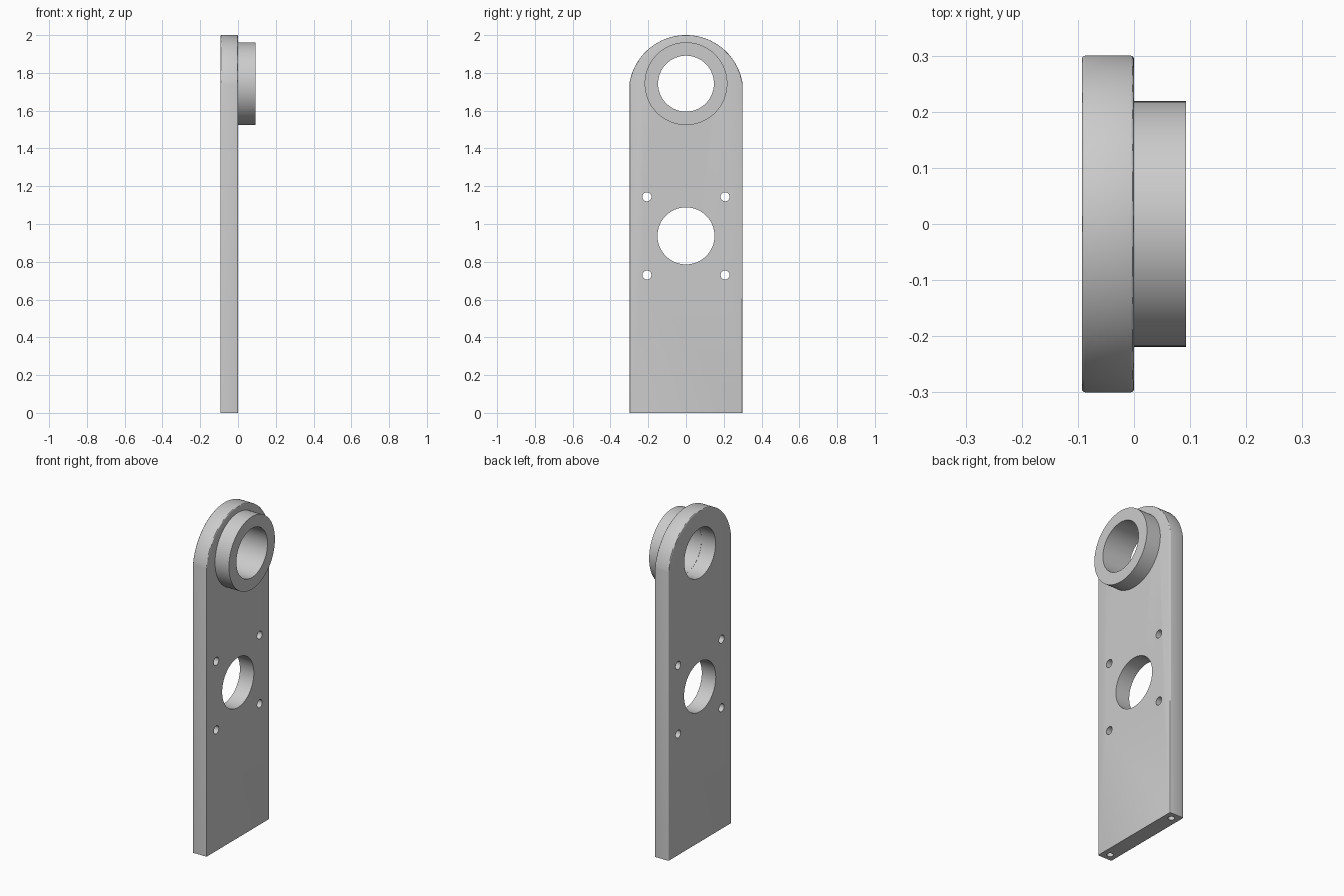
import bpy, bmesh, math
from mathutils import Matrix

old = bpy.data.objects.get("Cube")
if old:
    bpy.data.objects.remove(old, do_unlink=True)

THICK = 0.093       # plate thickness, and boss height
HALF = 0.30         # half the plate width
TOP = 2.0
SHOULDER = 1.74     # where the rounded top begins
BORE_Z = 1.743
HOLE_Z = 0.937
BOLT = 0.207        # half the bolt spacing

grey = bpy.data.materials.new("plain grey")
grey.use_nodes = True
colour = (0.6, 0.6, 0.6, 1)
grey.diffuse_color = colour
grey.node_tree.nodes["Principled BSDF"].inputs["Base Color"].default_value = colour


def make_object(name, bm):
    bmesh.ops.recalc_face_normals(bm, faces=bm.faces)
    mesh = bpy.data.meshes.new(name)
    bm.to_mesh(mesh)
    bm.free()
    mesh.materials.append(grey)
    obj = bpy.data.objects.new(name, mesh)
    bpy.context.collection.objects.link(obj)
    return obj


def cylinder(name, radius, depth, centre, along="X", sides=96):
    bm = bmesh.new()
    turn = Matrix.Rotation(math.pi / 2, 4, "Y") if along == "X" else Matrix()
    bmesh.ops.create_cone(bm, cap_ends=True, segments=sides, radius1=radius,
                          radius2=radius, depth=depth,
                          matrix=Matrix.Translation(centre) @ turn)
    return make_object(name, bm)


def activate(obj):
    bpy.ops.object.select_all(action="DESELECT")
    obj.select_set(True)
    bpy.context.view_layer.objects.active = obj


def cut(obj, cutter):
    cutter.hide_render = True
    mod = obj.modifiers.new("hole", "BOOLEAN")
    mod.operation = "DIFFERENCE"
    mod.solver = "EXACT"
    mod.object = cutter
    activate(obj)
    bpy.ops.object.modifier_apply(modifier=mod.name)
    bpy.data.objects.remove(cutter, do_unlink=True)


def finish(obj):
    activate(obj)
    bpy.ops.object.shade_smooth_by_angle(angle=math.radians(30))


# Plate: square foot, arched top
rise = TOP - SHOULDER
radius = (HALF ** 2 + rise ** 2) / (2 * rise)
sweep = math.asin(HALF / radius)
if rise > radius:
    sweep = math.pi - sweep
steps = 64
outline = [(-HALF, 0), (HALF, 0)]
for i in range(steps + 1):
    a = sweep * (1 - 2 * i / steps)
    outline.append((radius * math.sin(a), TOP - radius + radius * math.cos(a)))
bm = bmesh.new()
face = bm.faces.new([bm.verts.new((-THICK, y, z)) for y, z in outline])
extruded = bmesh.ops.extrude_face_region(bm, geom=[face])
moved = [v for v in extruded["geom"] if isinstance(v, bmesh.types.BMVert)]
bmesh.ops.translate(bm, verts=moved, vec=(THICK, 0, 0))
bmesh.ops.recalc_face_normals(bm, faces=bm.faces)

# Softened rim on both sides, leaving the foot sharp
rim = [e for e in bm.edges
       if abs(e.verts[0].co.x - e.verts[1].co.x) < 1e-5
       and max(v.co.z for v in e.verts) > 0.01]
bmesh.ops.bevel(bm, geom=rim, offset=0.006, segments=3, profile=0.5,
                affect="EDGES", clamp_overlap=True)
plate = make_object("mounting_plate", bm)

# Bore, central opening, four bolt holes and two blind foot holes
mid = -THICK / 2
cut(plate, cylinder("bore_cutter", 0.149, 0.3, (mid, 0, BORE_Z)))
cut(plate, cylinder("opening_cutter", 0.151, 0.3, (mid, 0, HOLE_Z)))
for side in (-1, 1):
    for level in (-1, 1):
        cut(plate, cylinder("bolt_cutter", 0.024, 0.3,
                            (mid, side * BOLT, HOLE_Z + level * BOLT), sides=32))
    cut(plate, cylinder("foot_cutter", 0.018, 0.4,
                        (mid, side * 0.255, 0), along="Z", sides=32))
finish(plate)

# Bearing boss around the bore
boss = cylinder("bearing_boss", 0.219, THICK, (THICK / 2, 0, BORE_Z))
cut(boss, cylinder("boss_cutter", 0.148, 0.3, (THICK / 2, 0, BORE_Z)))
finish(boss)
